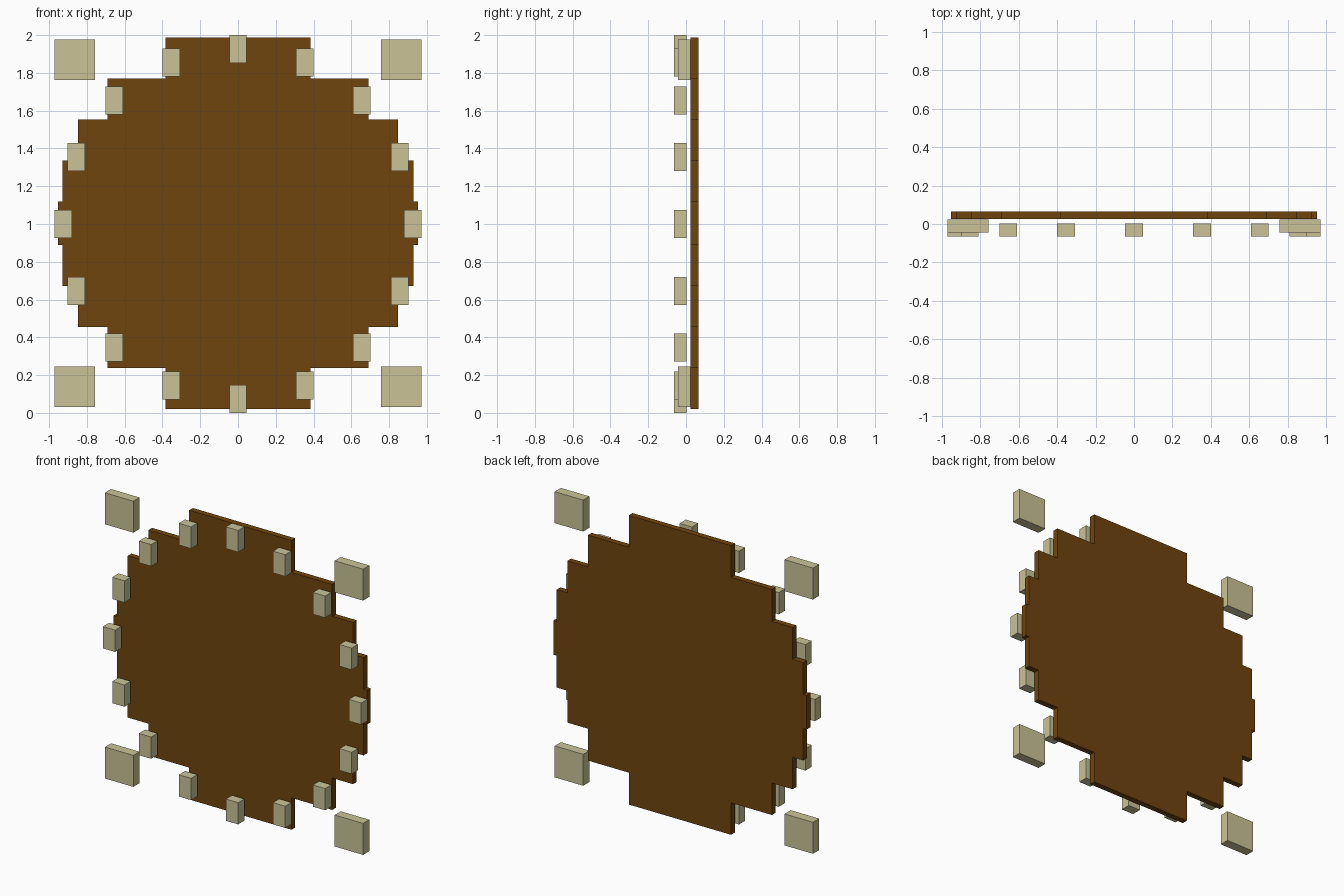
import bpy, bmesh
from math import sin, cos, tau

default = bpy.data.objects.get("Cube")
if default:
    bpy.data.objects.remove(default, do_unlink=True)


def make_material(name, rgb):
    mat = bpy.data.materials.new(name)
    mat.use_nodes = True
    mat.diffuse_color = (*rgb, 1)
    mat.node_tree.nodes["Principled BSDF"].inputs["Base Color"].default_value = (*rgb, 1)
    return mat


def add_object(name, bm, mat):
    mesh = bpy.data.meshes.new(name)
    bmesh.ops.recalc_face_normals(bm, faces=bm.faces)
    bm.to_mesh(mesh)
    bm.free()
    mesh.materials.append(mat)
    obj = bpy.data.objects.new(name, mesh)
    bpy.context.collection.objects.link(obj)
    return obj


def add_block(name, centre, size, mat):
    bm = bmesh.new()
    bmesh.ops.create_cube(bm, size=1)
    bmesh.ops.scale(bm, vec=size, verts=bm.verts)
    add_object(name, bm, mat).location = centre


brown = make_material("dark brown wood", (0.162, 0.060, 0.0044))
cream = make_material("pale cream", (0.59, 0.55, 0.305))

MID = 1.004  # height of the disc centre

# Stepped round board: one quarter outline, mirrored into a closed profile
steps = [(0.953, 0.116), (0.928, 0.333), (0.848, 0.55), (0.692, 0.767), (0.385, 0.984)]
quarter = []
for i, (x, z) in enumerate(steps):
    if i:
        quarter.append((x, steps[i - 1][1]))
    quarter.append((x, z))
half = [(x, -z) for x, z in reversed(quarter)] + quarter
outline = half + [(-x, z) for x, z in reversed(half)]

bm = bmesh.new()
face = bm.faces.new([bm.verts.new((x, 0.025, z + MID)) for x, z in outline])
extruded = bmesh.ops.extrude_face_region(bm, geom=[face], use_keep_orig=True)
bmesh.ops.translate(bm, vec=(0, 0.04, 0),
                    verts=[v for v in extruded["geom"] if isinstance(v, bmesh.types.BMVert)])
add_object("round_board", bm, brown)

# Ring of upright marker blocks
COUNT, RADIUS = 16, 0.926
for i in range(COUNT):
    a = tau * i / COUNT
    add_block(f"ring_marker_{i + 1}", (RADIUS * sin(a), -0.031, 1 + RADIUS * cos(a)),
              (0.092, 0.067, 0.148), cream)

# Larger square blocks at the corners
for side, sx in (("left", 1), ("right", -1)):
    for level, sz in (("upper", 1), ("lower", -1)):
        add_block(f"{level}_{side}_corner_block", (0.865 * sx, -0.01, MID + 0.865 * sz),
                  (0.214, 0.066, 0.214), cream)
